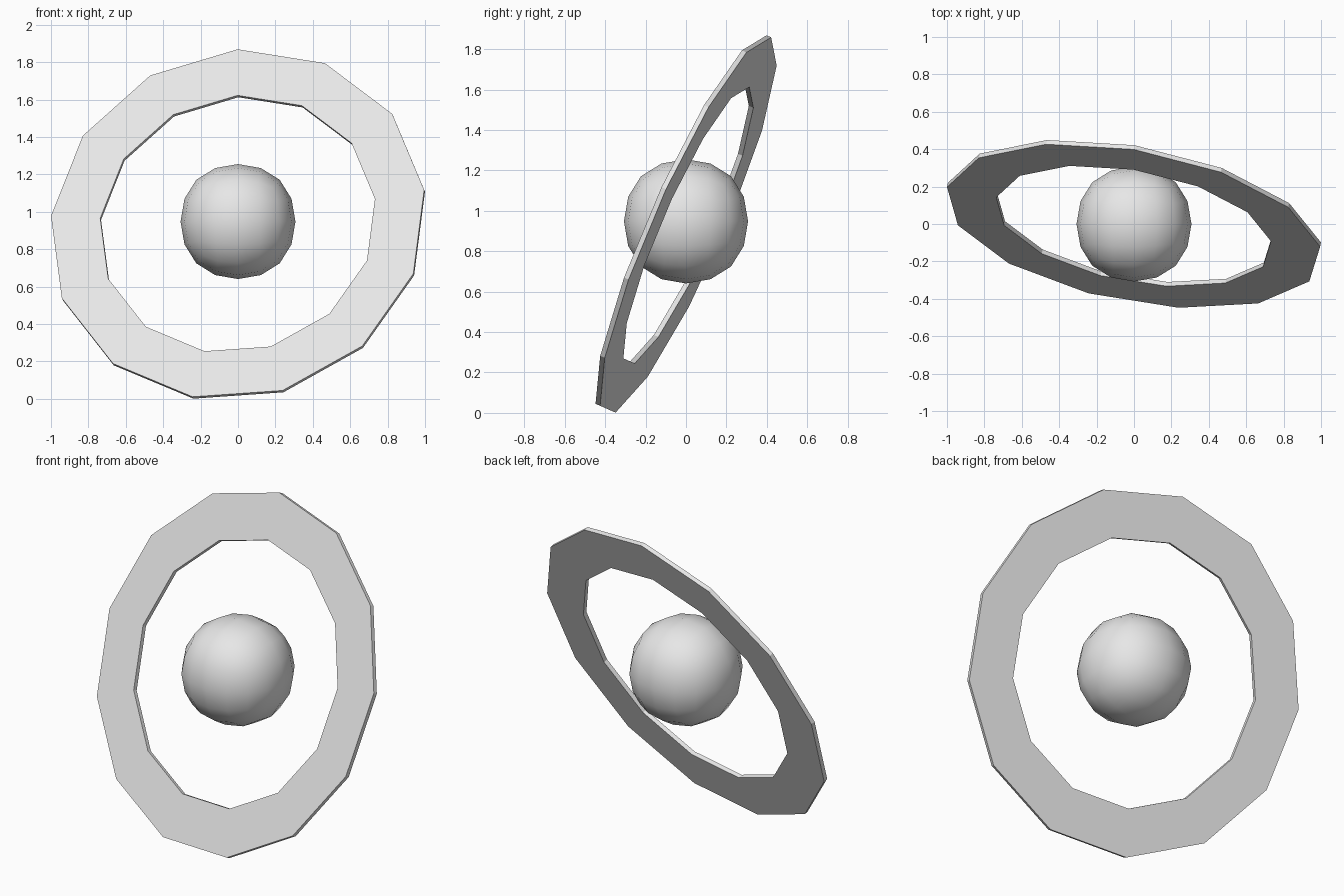
import bpy
import bmesh
from math import sin, cos, pi, radians
from mathutils import Matrix

cube = bpy.data.objects.get("Cube")
if cube:
    bpy.data.objects.remove(cube, do_unlink=True)

# Single grey material
grey = bpy.data.materials.new("light_grey")
grey.use_nodes = True
colour = (0.8, 0.8, 0.8, 1)
grey.diffuse_color = colour
grey.node_tree.nodes["Principled BSDF"].inputs["Base Color"].default_value = colour


def add_object(name, bm):
    bmesh.ops.recalc_face_normals(bm, faces=bm.faces)
    mesh = bpy.data.meshes.new(name)
    bm.to_mesh(mesh)
    bm.free()
    mesh.materials.append(grey)
    obj = bpy.data.objects.new(name, mesh)
    bpy.context.collection.objects.link(obj)
    return obj


# Planet: a rounded cube, smooth shaded
bm = bmesh.new()
bmesh.ops.create_cube(bm, size=0.732)
for face in bm.faces:
    face.smooth = True
planet = add_object("planet", bm)
planet.location.z = 0.948
rounding = planet.modifiers.new("rounding", 'SUBSURF')
rounding.levels = rounding.render_levels = 2

# Ring: a rectangular section swept round a flat-sided circle
SIDES, OUTER, INNER, HALF = 13, 1.02, 0.751, 0.0125
section = [(OUTER, -HALF), (OUTER, HALF), (INNER, HALF), (INNER, -HALF)]
bm = bmesh.new()
loops = []
for i in range(SIDES):
    a = 2 * pi * i / SIDES
    loops.append([bm.verts.new((r * sin(a), y, r * cos(a))) for r, y in section])
for i in range(SIDES):
    here, following = loops[i], loops[(i + 1) % SIDES]
    for j in range(4):
        k = (j + 1) % 4
        bm.faces.new((here[j], here[k], following[k], following[j]))
ring = add_object("ring", bm)

# Lean the ring back and turn it slightly
ring.matrix_world = (Matrix.Translation((0, 0, 0.93))
                     @ Matrix.Rotation(radians(-23.7), 4, 'X')
                     @ Matrix.Rotation(radians(-9.9), 4, 'Z'))
